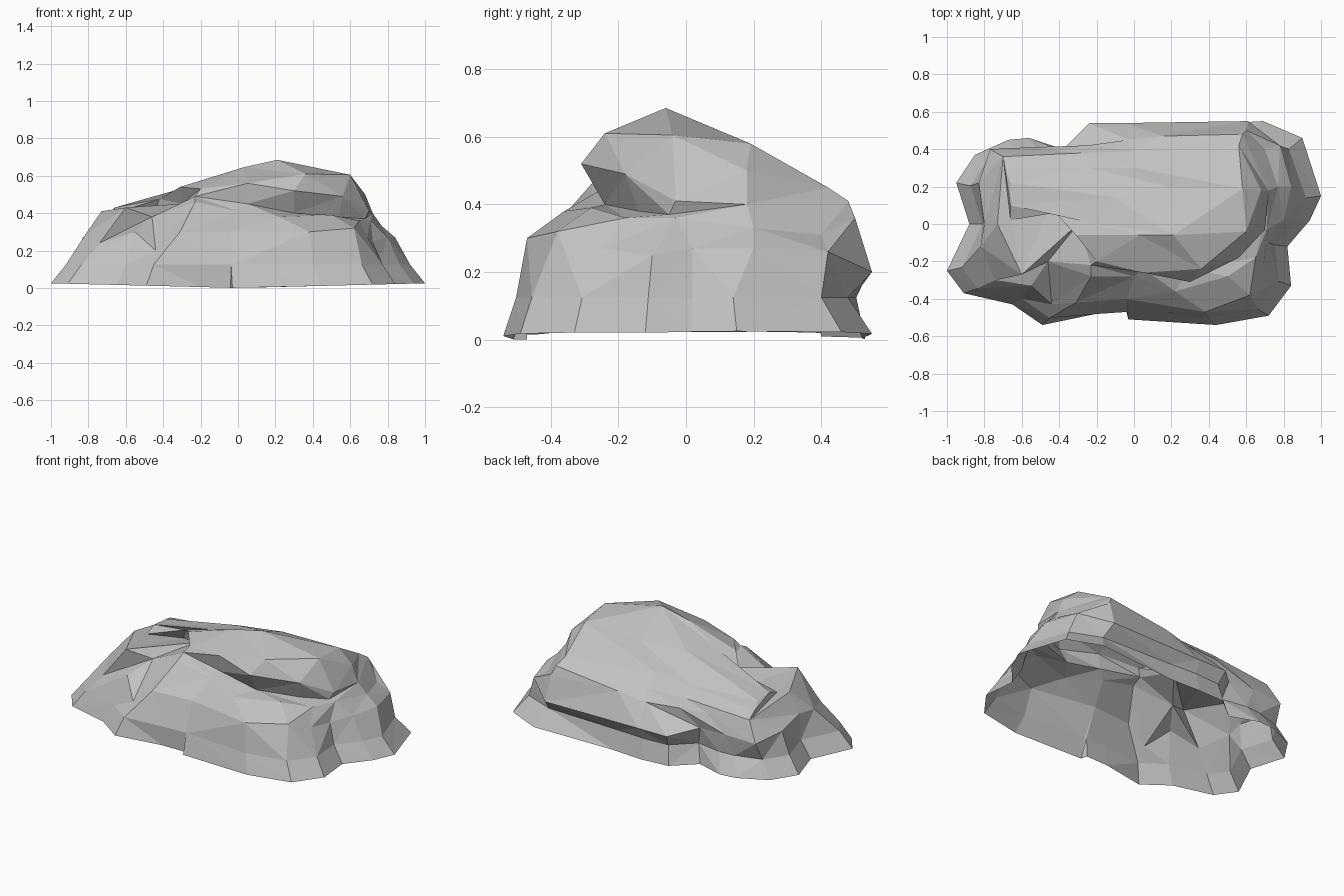
import bpy
import bmesh
from math import atan2, tau
from mathutils import Vector

# Remove only the default cube
default_cube = bpy.data.objects.get("Cube")
if default_cube:
    bpy.data.objects.remove(default_cube, do_unlink=True)

# One plain stone colour
stone_grey = bpy.data.materials.new("stone_grey")
stone_grey.use_nodes = True
colour = (.53, .53, .53, 1)
stone_grey.diffuse_color = colour
shader = stone_grey.node_tree.nodes["Principled BSDF"]
shader.inputs["Base Color"].default_value = colour
shader.inputs["Roughness"].default_value = .9

bm = bmesh.new()


def add_ring(points):
    """Make the vertices of one closed contour, ordered counter-clockwise."""
    return [bm.verts.new(point) for point in points]


def turning(ring):
    """Turn angle of each vertex, rising from the ring's left end."""
    centre = sum((v.co for v in ring), Vector()) / len(ring)
    angles = []
    for v in ring:
        offset = v.co - centre
        angle = atan2(-offset.y * 1.8, -offset.x)
        if angles:
            while angle < angles[-1] - tau / 2:
                angle += tau
            angle = max(angle, angles[-1])
        angles.append(angle)
    return angles + [angles[0] + tau]


def stitch(lower, upper):
    """Join two contours with triangles, always advancing the lagging one."""
    low_turn, up_turn = turning(lower), turning(upper)
    i = j = 0
    while i < len(lower) or j < len(upper):
        a, b = lower[i % len(lower)], upper[j % len(upper)]
        step_low = j == len(upper) or (
            i < len(lower) and low_turn[i + 1] <= up_turn[j + 1])
        if step_low:
            i += 1
            c = lower[i % len(lower)]
        else:
            j += 1
            c = upper[j % len(upper)]
        bm.faces.new((a, c, b))


def tuck(x, y):
    """Depth factor of the waist: undercut back ends, upright front step."""
    if y > .4:
        return .95 if -.3 < x < .5 else .87
    if y < -.4 and -.3 < x < -.035:
        return 1
    return .93


# Foot outline, with the small step in the front edge
foot_outline = [
    (-1, -.25), (-.91, -.37), (-.65, -.43), (-.49, -.54), (-.2, -.48),
    (-.04, -.47), (-.03, -.51), (.44, -.54), (.72, -.49), (.84, -.33),
    (.82, -.12), (.94, .02), (1, .15), (.9, .46), (.69, .55), (.15, .52),
    (-.05, .53), (-.24, .52), (-.38, .4), (-.56, .46), (-.67, .45),
    (-.85, .37), (-.95, .22), (-.88, 0)]
foot = add_ring([(x, y, .025 * abs(x)) for x, y in foot_outline])

# Waist follows the foot, drawn in
waist = add_ring([(x * .92, y * tuck(x, y), .125) for x, y in foot_outline])

# Hip bulges out over the undercut
hip = add_ring([
    (-.82, -.12, .28), (-.74, -.3, .24), (-.55, -.33, .3), (-.44, -.43, .2),
    (-.31, -.42, .3), (-.04, -.4, .3), (.38, -.47, .3), (.62, -.38, .32),
    (.69, -.25, .27), (.72, -.1, .25), (.8, .02, .27), (.84, .2, .27),
    (.78, .42, .26), (.61, .55, .2), (-.04, .54, .2), (-.24, .54, .2),
    (-.38, .4, .24), (-.56, .41, .25), (-.77, .4, .24), (-.83, .22, .27),
    (-.8, 0, .29)])

# Shoulder shelf in front of the overhang
shoulder = add_ring([
    (-.6, -.27, .43), (-.46, -.2, .38), (-.23, -.28, .46), (0, -.28, .41),
    (.22, -.36, .38), (.5, -.28, .39), (.65, -.18, .36), (.71, -.03, .36),
    (.77, .2, .33), (.7, .4, .31), (.6, .5, .36), (.15, .47, .36),
    (-.03, .45, .33), (-.25, .42, .34), (-.42, .39, .34), (-.7, .36, .36),
    (-.73, 0, .41)])

# Recess under the overhang
recess = add_ring([
    (-.66, .02, .4), (-.45, .1, .4), (-.3, 0, .45), (-.23, -.22, .49),
    (.05, -.24, .45), (.3, -.24, .4), (.54, -.14, .38), (.68, -.05, .37),
    (.72, .18, .4), (.58, .48, .41), (0, .39, .39), (-.27, .38, .39),
    (-.69, .3, .39)])

# Overhanging brim, reaching left as a low slab
brim = add_ring([
    (-.66, .1, .43), (-.42, .06, .475), (-.31, -.06, .54), (-.2, -.2, .53),
    (.05, -.26, .56), (.3, -.31, .52), (.56, -.18, .49), (.7, -.03, .41),
    (.68, .18, .5), (.56, .42, .45), (0, .3, .45), (-.24, .3, .44),
    (-.66, .22, .42)])

# Crown around the peak
crown = add_ring([
    (-.2, 0, .56), (.03, -.06, .645), (.36, -.24, .61), (.6, -.04, .605),
    (.58, .19, .58), (.18, .2, .57), (-.1, .14, .56)])

# Build the open-bottomed shell from the ground up
contours = [foot, waist, hip, shoulder, recess, brim, crown]
for lower, upper in zip(contours, contours[1:]):
    stitch(lower, upper)

# Close the top with a fan to the peak
peak = bm.verts.new((.21, -.06, .685))
for a, b in zip(crown, crown[1:] + crown[:1]):
    bm.faces.new((a, b, peak))

# Merge nearly level neighbours into larger flat facets
bmesh.ops.dissolve_limit(
    bm, angle_limit=.06, verts=bm.verts[:], edges=bm.edges[:])
bm.normal_update()

mesh = bpy.data.meshes.new("boulder")
bm.to_mesh(mesh)
bm.free()
mesh.materials.append(stone_grey)
boulder = bpy.data.objects.new("boulder", mesh)
bpy.context.scene.collection.objects.link(boulder)
